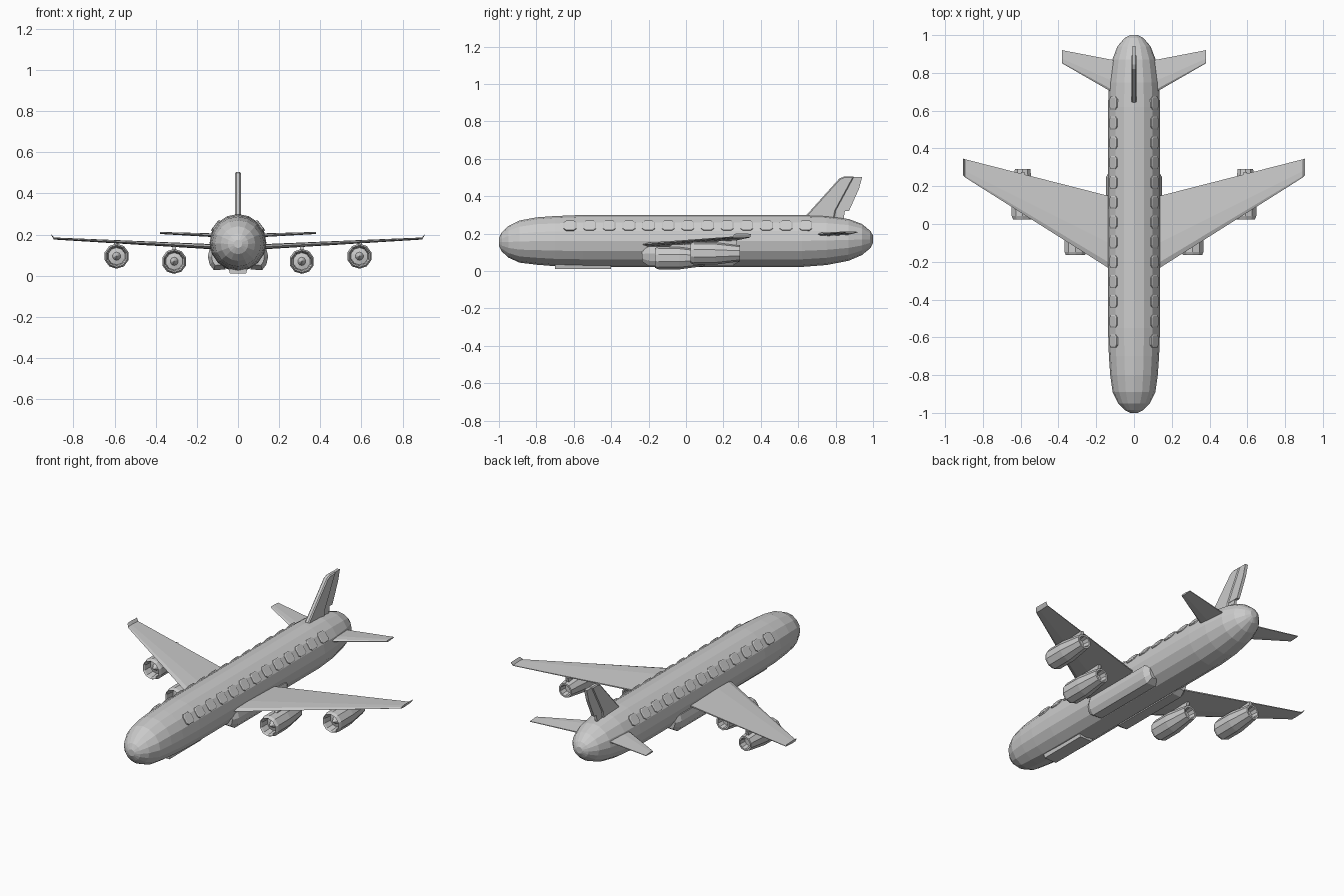
import bpy, bmesh, math
from mathutils import Vector

if "Cube" in bpy.data.objects:
    bpy.data.objects.remove(bpy.data.objects["Cube"])


def make_object(name, bm, mirror=False):
    bmesh.ops.recalc_face_normals(bm, faces=bm.faces)
    mesh = bpy.data.meshes.new(name)
    bm.to_mesh(mesh)
    bm.free()
    ob = bpy.data.objects.new(name, mesh)
    bpy.context.collection.objects.link(ob)
    if mirror:
        mod = ob.modifiers.new("mirror", 'MIRROR')
        mod.use_mirror_merge = False
    return ob


def loft(bm, rings):
    """Skin closed rings of points and cap both ends."""
    loops = [[bm.verts.new(p) for p in ring] for ring in rings]
    n = len(loops[0])
    for a, b in zip(loops, loops[1:]):
        for i in range(n):
            j = (i + 1) % n
            bm.faces.new((a[i], a[j], b[j], b[i]))
    bm.faces.new(loops[0])
    bm.faces.new(loops[-1])


def circle(y, rx, rz, cx, cz, sides):
    return [(cx + rx * math.sin(2 * math.pi * i / sides), y,
             cz + rz * math.cos(2 * math.pi * i / sides)) for i in range(sides)]


def blade(x, y0, y1, z, t):
    """Thin aerofoil section across the y axis."""
    c = y1 - y0
    return [(x, y0, z), (x, y0 + c * 0.08, z + t * 0.4), (x, y0 + c * 0.35, z + t * 0.5),
            (x, y1, z + t * 0.15), (x, y1, z - t * 0.15),
            (x, y0 + c * 0.35, z - t * 0.5), (x, y0 + c * 0.08, z - t * 0.4)]


# Fuselage: y, half width, bottom z, top z
body = [(-1.0, 0.02, 0.135, 0.175), (-0.985, 0.05, 0.105, 0.205), (-0.95, 0.084, 0.072, 0.24),
        (-0.89, 0.113, 0.045, 0.27), (-0.8, 0.126, 0.034, 0.287), (-0.7, 0.133, 0.026, 0.294),
        (-0.55, 0.138, 0.022, 0.30), (0.62, 0.138, 0.022, 0.30), (0.75, 0.132, 0.032, 0.295),
        (0.87, 0.115, 0.055, 0.278), (0.94, 0.088, 0.085, 0.252), (0.985, 0.05, 0.122, 0.215),
        (1.0, 0.02, 0.15, 0.19)]
bm = bmesh.new()
loft(bm, [circle(y, w, (t - b) / 2, 0, (t + b) / 2, 16) for y, w, b, t in body])
make_object("fuselage", bm)

# Wings with small upturned tips
bm = bmesh.new()
loft(bm, [blade(0.05, -0.287, 0.127, 0.137, 0.026), blade(0.14, -0.23, 0.15, 0.142, 0.025),
          blade(0.895, 0.247, 0.343, 0.181, 0.01), blade(0.906, 0.26, 0.347, 0.198, 0.006)])
make_object("wing", bm, True)

# Tailplanes
bm = bmesh.new()
loft(bm, [blade(0.04, 0.65, 0.855, 0.194, 0.018), blade(0.12, 0.70, 0.87, 0.197, 0.018),
          blade(0.38, 0.85, 0.92, 0.208, 0.01)])
make_object("tailplane", bm, True)

# Fin: y/z outline with bevelled thickness, plus a thinner rudder
def plate(name, outline, half, bevel=0.0):
    bm = bmesh.new()
    loft(bm, [[(s * half, y, z) for y, z in outline] for s in (-1, 1)])
    ob = make_object(name, bm)
    if bevel:
        mod = ob.modifiers.new("bevel", 'BEVEL')
        mod.width = bevel
        mod.segments = 1
    return ob

plate("tail_fin", [(0.64, 0.295), (0.82, 0.495), (0.845, 0.505), (0.90, 0.505),
                   (0.80, 0.32), (0.79, 0.26), (0.68, 0.26)], 0.014, 0.006)
plate("rudder", [(0.80, 0.322), (0.895, 0.503), (0.942, 0.503), (0.925, 0.44), (0.872, 0.322)], 0.009)
plate("rudder_root", [(0.79, 0.26), (0.79, 0.325), (0.85, 0.325), (0.84, 0.26)], 0.007)

# Engines: hollow nacelles turned round their axes
profile = [(0.02, 0.002), (0.05, 0.02), (0.055, 0.042), (0.008, 0.047), (0.0, 0.053),
           (0.018, 0.061), (0.13, 0.061), (0.265, 0.043), (0.265, 0.033), (0.225, 0.028), (0.225, 0.002)]
for label, x, y, z, wing_z in (("inner", 0.31, -0.165, 0.07, 0.148), ("outer", 0.59, 0.025, 0.095, 0.164)):
    bm = bmesh.new()
    loft(bm, [circle(y + d, r, r, x, z, 10) for d, r in profile])
    make_object(label + "_engine", bm, True)
    # Pylon joining the engine to the wing
    bm = bmesh.new()
    side = [(y + 0.06, z + 0.05), (y + 0.10, wing_z), (y + 0.25, wing_z), (y + 0.24, z + 0.03)]
    loft(bm, [[(x + s * 0.009, a, b) for a, b in side] for s in (-1, 1)])
    make_object(label + "_pylon", bm, True)

# Wing root fairing along the belly
bm = bmesh.new()
section = [(0.09, 0.13), (0.138, 0.13), (0.147, 0.095), (0.138, 0.055), (0.118, 0.028), (0.06, 0.03)]
def fairing_ring(y, k):
    return [(0.10 + (x - 0.10) * k, y, 0.085 + (z - 0.085) * k) for x, z in section]
loft(bm, [fairing_ring(-0.235, 0.6), fairing_ring(-0.20, 1), fairing_ring(0.25, 1), fairing_ring(0.285, 0.6)])
make_object("belly_fairing", bm, True)

# Cabin windows: rounded raised plates tangent to the hull
bm = bmesh.new()
ang = math.radians(37)
normal = Vector((math.cos(ang), 0, math.sin(ang)))
up = Vector((-math.sin(ang), 0, math.cos(ang)))
corners = [(-0.034, -0.02), (-0.02, -0.032), (0.02, -0.032), (0.034, -0.02),
           (0.034, 0.02), (0.02, 0.032), (-0.02, 0.032), (-0.034, 0.02)]
for i in range(13):
    centre = Vector((0, -0.62 + 0.105 * i, 0.161))
    loft(bm, [[centre + normal * d + up * v * k + Vector((0, u * k, 0)) for u, v in corners]
              for d, k in ((0.12, 1), (0.139, 1), (0.142, 0.85))])
make_object("cabin_windows", bm, True)

# Nose gear door under the belly
bm = bmesh.new()
loft(bm, [[(x, y, z) for x, z in ((-0.04, 0.012), (0.04, 0.012), (0.045, 0.035), (-0.045, 0.035))]
          for y in (-0.70, -0.40)])
make_object("nose_gear_door", bm)
